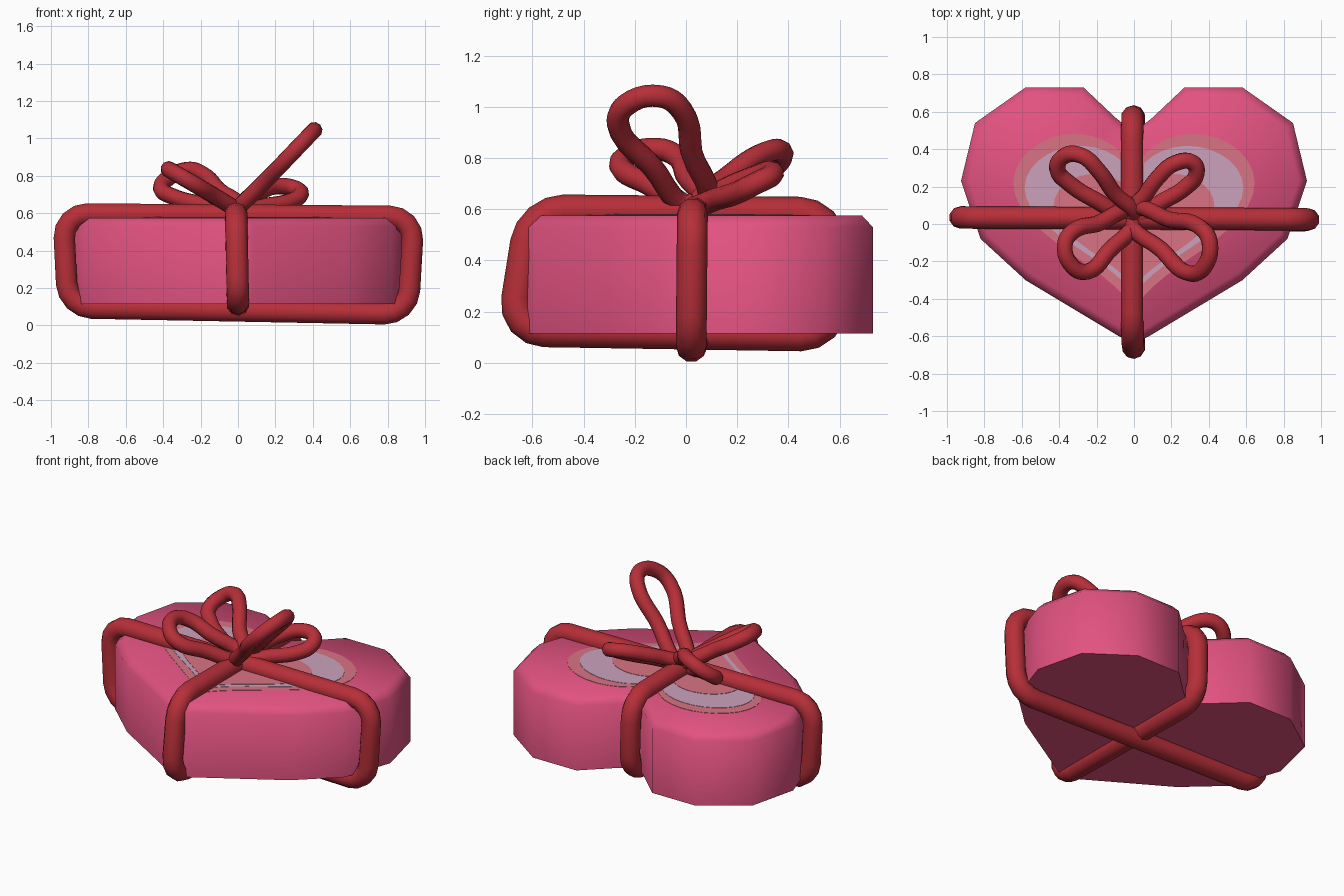
import bpy, bmesh, math
from mathutils import Vector

if "Cube" in bpy.data.objects:
    bpy.data.objects.remove(bpy.data.objects["Cube"])


def material(name, rgb):
    m = bpy.data.materials.new(name)
    m.diffuse_color = (*rgb, 1)
    m.use_nodes = True
    m.node_tree.nodes["Principled BSDF"].inputs["Base Color"].default_value = m.diffuse_color
    return m


PINK = material("box pink", (0.76, 0.085, 0.22))
RED = material("ribbon red", (0.47, 0.028, 0.04))
SALMON = material("salmon pink", (0.70, 0.175, 0.235))
LILAC = material("pale lilac", (0.60, 0.36, 0.51))


def finish(name, mesh, mat, angle):
    ob = bpy.data.objects.new(name, mesh)
    bpy.context.collection.objects.link(ob)
    mesh.materials.clear()
    mesh.materials.append(mat)
    bpy.ops.object.select_all(action='DESELECT')
    ob.select_set(True)
    bpy.context.view_layer.objects.active = ob
    bpy.ops.object.shade_smooth_by_angle(angle=math.radians(angle))
    return ob


def slab(name, outline, z0, z1, mat, chamfer=0.0):
    """Extruded outline, optionally with a chamfered upper rim."""
    bm = bmesh.new()
    base = bm.faces.new([bm.verts.new((x, y, z0)) for x, y in outline])
    top = bmesh.ops.extrude_face_region(bm, geom=[base])["geom"]
    for v in (g for g in top if isinstance(g, bmesh.types.BMVert)):
        v.co.z = z1 - chamfer
    if chamfer:
        cap = next(g for g in top if isinstance(g, bmesh.types.BMFace))
        bmesh.ops.recalc_face_normals(bm, faces=bm.faces[:])
        bmesh.ops.inset_region(bm, faces=[cap], thickness=chamfer)
        for v in cap.verts:
            v.co.z = z1
    bmesh.ops.triangulate(bm, faces=[f for f in bm.faces if len(f.verts) > 4])
    bmesh.ops.recalc_face_normals(bm, faces=bm.faces[:])
    me = bpy.data.meshes.new(name)
    bm.to_mesh(me)
    bm.free()
    return finish(name, me, mat, 50)


def tube(name, points, radius, smooth_path):
    """Closed round cord through the points."""
    cu = bpy.data.curves.new(name + "_path", 'CURVE')
    cu.dimensions = '3D'
    cu.bevel_depth = radius
    cu.bevel_resolution = 3
    cu.resolution_u = 5
    if smooth_path:
        sp = cu.splines.new('BEZIER')
        sp.bezier_points.add(len(points) - 1)
        for b, p in zip(sp.bezier_points, points):
            b.co = p
            b.handle_left_type = b.handle_right_type = 'AUTO'
    else:
        sp = cu.splines.new('POLY')
        sp.points.add(len(points) - 1)
        for b, p in zip(sp.points, points):
            b.co = (*p, 1)
    sp.use_cyclic_u = True
    tmp = bpy.data.objects.new(name + "_path", cu)
    bpy.context.collection.objects.link(tmp)
    bpy.context.view_layer.update()
    dg = bpy.context.evaluated_depsgraph_get()
    me = bpy.data.meshes.new_from_object(tmp.evaluated_get(dg))
    bpy.data.objects.remove(tmp)
    return finish(name, me, RED, 70)


def rounded(corners, r, steps=4):
    """Round the corners of a closed path."""
    out = []
    for i, c in enumerate(corners):
        c = Vector(c)
        a = (Vector(corners[i - 1]) - c).normalized() * r
        b = (Vector(corners[(i + 1) % len(corners)]) - c).normalized() * r
        for k in range(steps + 1):
            t = math.radians(90 * k / steps)
            out.append(c + a * (1 - math.sin(t)) + b * (1 - math.cos(t)))
    return out


# Heart-shaped box
half = [(0.10, 0.57), (0.27, 0.73), (0.58, 0.73), (0.85, 0.54), (0.925, 0.23),
        (0.82, -0.08), (0.58, -0.30), (0.08, -0.60)]
outline = [(0, 0.49)] + half + [(0, -0.64)] + [(-x, y) for x, y in reversed(half)]
slab("heart_box", outline, 0.115, 0.575, PINK, 0.045)


# Painted hearts on the lid
def heart(width, top, bottom, n=64):
    pts = []
    for i in range(n):
        t = 2 * math.pi * i / n
        y = 13 * math.cos(t) - 5 * math.cos(2 * t) - 2 * math.cos(3 * t) - math.cos(4 * t)
        pts.append((width * math.sin(t) ** 3, bottom + (y + 17) / 29 * (top - bottom)))
    return pts


for i, (w, t, b, m) in enumerate([(0.645, 0.485, -0.48, SALMON),
                                  (0.585, 0.42, -0.40, LILAC),
                                  (0.43, 0.27, -0.36, SALMON)]):
    slab(f"lid_heart_{i + 1}", heart(w, t, b), 0.574, 0.577 + 0.002 * i, m)

# Ribbon wraps: side to side, then front to back
tube("ribbon_wrap_across", rounded([(-0.935, 0.035, 0.597), (0.94, 0.025, 0.583),
     (0.91, 0.02, 0.06), (-0.91, 0.035, 0.095)], 0.13), 0.06, False)
tube("ribbon_wrap_lengthwise", rounded([(-0.01, -0.605, 0.597), (-0.01, 0.57, 0.586),
     (0.0, 0.575, 0.105), (0.0, -0.68, 0.125)], 0.13), 0.062, False)

# Bow loops
K = (-0.01, 0.045, 0.62)
front_right = [(x, y, 0.62 + 1.04 * x) for x, y in
               [(0.2, 0.02), (0.35, -0.015), (0.405, -0.1), (0.375, -0.23),
                (0.30, -0.265), (0.15, -0.14)]]
front_left = [(x, y, 0.62 - 0.58 * x) for x, y in
              [(-0.2, 0.0), (-0.32, -0.035), (-0.37, -0.11), (-0.33, -0.225),
               (-0.25, -0.255), (-0.14, -0.15)]]
back_left = [(-0.11, 0.17, 0.73), (-0.19, 0.285, 0.81), (-0.28, 0.365, 0.83),
             (-0.37, 0.365, 0.79), (-0.41, 0.29, 0.73), (-0.35, 0.22, 0.69),
             (-0.2, 0.125, 0.65)]
back_right = [(0.06, 0.155, 0.68), (0.13, 0.25, 0.72), (0.22, 0.325, 0.745),
              (0.31, 0.33, 0.73), (0.335, 0.27, 0.70), (0.28, 0.2, 0.665),
              (0.15, 0.12, 0.64)]
for name, pts in [("front_right", front_right), ("front_left", front_left),
                  ("back_left", back_left), ("back_right", back_right)]:
    tube("bow_loop_" + name, [K] + pts, 0.044, True)
